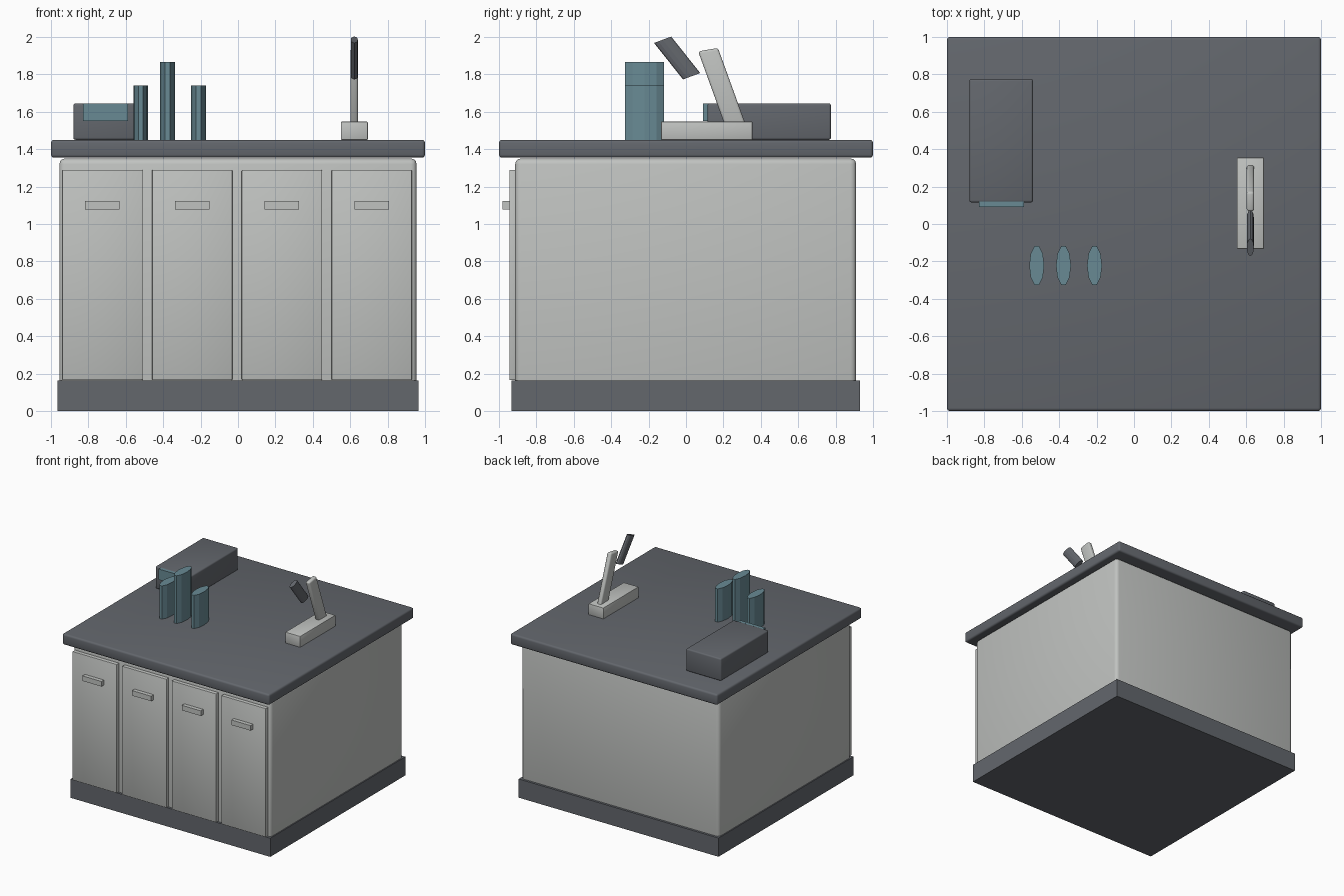
import bpy, bmesh, math
from mathutils import Vector

if "Cube" in bpy.data.objects:
    bpy.data.objects.remove(bpy.data.objects["Cube"])


def material(name, rgb):
    m = bpy.data.materials.new(name)
    m.diffuse_color = (*rgb, 1)
    m.use_nodes = True
    m.node_tree.nodes["Principled BSDF"].inputs["Base Color"].default_value = m.diffuse_color
    return m


LIGHT = material("light grey", (0.53, 0.545, 0.53))
DARK = material("slate grey", (0.125, 0.135, 0.152))
TEAL = material("muted teal", (0.14, 0.254, 0.296))


def finish(bm, name, mat, bevel=0.0, segments=3):
    bmesh.ops.recalc_face_normals(bm, faces=bm.faces)
    mesh = bpy.data.meshes.new(name)
    bm.to_mesh(mesh)
    bm.free()
    mesh.materials.append(mat)
    ob = bpy.data.objects.new(name, mesh)
    bpy.context.collection.objects.link(ob)
    bpy.ops.object.select_all(action='DESELECT')
    ob.select_set(True)
    bpy.context.view_layer.objects.active = ob
    if bevel:
        mod = ob.modifiers.new("rounded edges", 'BEVEL')
        mod.width = bevel
        mod.segments = segments
        bpy.ops.object.modifier_apply(modifier=mod.name)
        bpy.ops.object.shade_smooth_by_angle(angle=math.radians(35))
    return ob


def box(name, x, y, z, mat, bevel=0.0, segments=3):
    """Box from (min, max) ranges on each axis."""
    bm = bmesh.new()
    bmesh.ops.create_cube(bm, size=1)
    for v in bm.verts:
        v.co = [(r[0] + r[1]) / 2 + c * (r[1] - r[0]) for r, c in zip((x, y, z), v.co)]
    return finish(bm, name, mat, bevel, segments)


def prism(name, start, end, side_a, side_b, sides, mat, turn=0.0, bevel=0.0):
    """Straight prism whose cross-section is spanned by two half-axis vectors."""
    a, b = Vector(side_a), Vector(side_b)
    bm = bmesh.new()
    rings = []
    for c in (Vector(start), Vector(end)):
        angles = [turn + math.tau * i / sides for i in range(sides)]
        rings.append([bm.verts.new(c + a * math.cos(t) + b * math.sin(t)) for t in angles])
    for i in range(sides):
        j = (i + 1) % sides
        bm.faces.new((rings[0][i], rings[0][j], rings[1][j], rings[1][i]))
    for ring in rings:
        bm.faces.new(ring)
    return finish(bm, name, mat, bevel)


# Cabinet, plinth and worktop
box("plinth", (-0.965, 0.965), (-0.933, 0.93), (0, 0.163), DARK)
box("cabinet_body", (-0.955, 0.955), (-0.913, 0.91), (0.003, 1.35), LIGHT, 0.03)
box("worktop", (-1, 1), (-1, 1), (1.355, 1.45), DARK, 0.016)

# Four doors with bar handles
for i in range(4):
    cx = -0.725 + 0.48 * i
    box(f"door_{i + 1}", (cx - 0.215, cx + 0.215), (-0.945, -0.9), (0.165, 1.29), LIGHT, 0.006, 2)
    box(f"handle_{i + 1}", (cx - 0.092, cx + 0.092), (-0.98, -0.94), (1.078, 1.122), LIGHT)

# Counter appliance with a front panel
box("appliance", (-0.88, -0.54), (0.115, 0.775), (1.45, 1.645), DARK, 0.012)
box("appliance_panel", (-0.83, -0.587), (0.09, 0.12), (1.55, 1.643), TEAL)

# Three flattened canisters
for i, (cx, top) in enumerate(((-0.52, 1.74), (-0.377, 1.867), (-0.211, 1.74))):
    prism(f"canister_{i + 1}", (cx, -0.222, 1.45), (cx, -0.222, top),
          (0.04, 0, 0), (0, 0.109, 0), 10, TEAL)

# Tap: base block, leaning neck and spray head
box("tap_base", (0.55, 0.694), (-0.133, 0.355), (1.45, 1.547), LIGHT, 0.004, 2)
r2 = math.sqrt(2)
prism("tap_neck", (0.622, 0.267, 1.52), (0.622, 0.118, 1.932),
      (0.02 * r2, 0, 0), (0, 0.053 * r2, 0.009 * r2), 4, LIGHT, math.pi / 4, 0.013)
prism("tap_head", (0.622, 0.03, 1.79), (0.622, -0.125, 1.985),
      (0.019, 0, 0), (0, 0.046, 0.017), 12, DARK)
